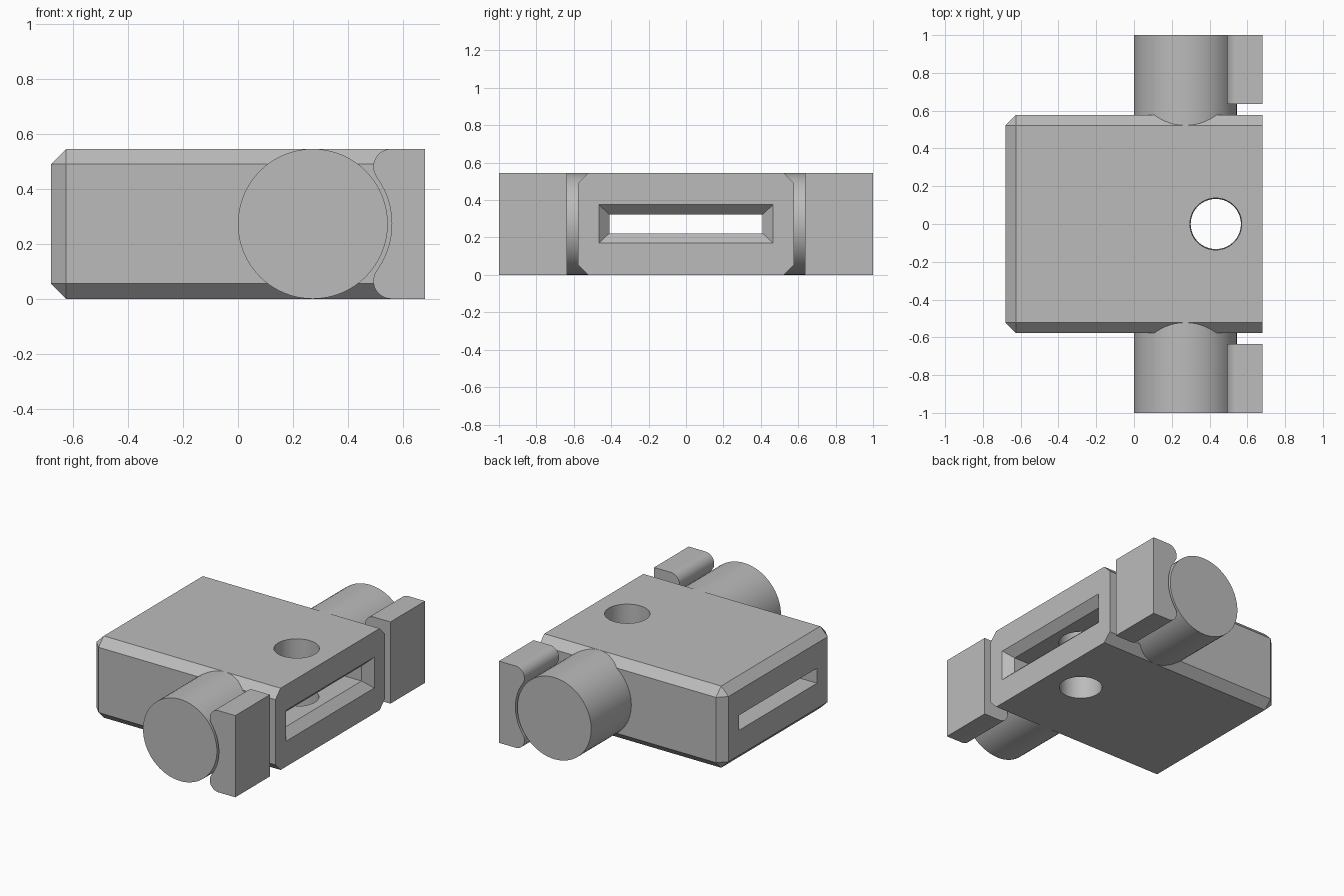
import bpy, bmesh, math

HALF_X, HALF_Y, HEIGHT, CHAMFER = 0.68, 0.577, 0.545, 0.055
MID = HEIGHT / 2
PIN_X = 0.272

if "Cube" in bpy.data.objects:
    bpy.data.objects.remove(bpy.data.objects["Cube"], do_unlink=True)

grey = bpy.data.materials.new("plain_grey")
grey.use_nodes = True
grey.diffuse_color = (0.5, 0.5, 0.5, 1)
grey.node_tree.nodes["Principled BSDF"].inputs["Base Color"].default_value = (0.5, 0.5, 0.5, 1)


def make_object(name, bm):
    bmesh.ops.recalc_face_normals(bm, faces=bm.faces)
    mesh = bpy.data.meshes.new(name)
    bm.to_mesh(mesh)
    bm.free()
    obj = bpy.data.objects.new(name, mesh)
    bpy.context.collection.objects.link(obj)
    mesh.materials.append(grey)
    return obj


def loft(name, rings):
    """Join matching rings of points and cap both ends."""
    bm = bmesh.new()
    loops = [[bm.verts.new(p) for p in ring] for ring in rings]
    n = len(loops[0])
    for a, b in zip(loops, loops[1:]):
        for i in range(n):
            j = (i + 1) % n
            bm.faces.new((a[i], a[j], b[j], b[i]))
    bm.faces.new(loops[0])
    bm.faces.new(loops[-1])
    return make_object(name, bm)


def arc(cx, cz, radius, start, end, steps):
    angles = [math.radians(start + (end - start) * i / steps) for i in range(steps + 1)]
    return [(cx + radius * math.cos(a), cz + radius * math.sin(a)) for a in angles]


def activate(obj):
    bpy.ops.object.select_all(action='DESELECT')
    obj.select_set(True)
    bpy.context.view_layer.objects.active = obj


def smooth(obj):
    activate(obj)
    bpy.ops.object.shade_smooth_by_angle(angle=math.radians(30))


def cut(obj, cutter):
    mod = obj.modifiers.new("cut", 'BOOLEAN')
    mod.operation = 'DIFFERENCE'
    mod.solver = 'EXACT'
    mod.object = cutter
    activate(obj)
    bpy.ops.object.modifier_apply(modifier=mod.name)
    bpy.data.objects.remove(cutter, do_unlink=True)


# Block: every edge chamfered except those around the right-hand end
bm = bmesh.new()
bmesh.ops.create_cube(bm, size=2)
for v in bm.verts:
    v.co = (v.co.x * HALF_X, v.co.y * HALF_Y, MID + v.co.z * MID)
edges = [e for e in bm.edges if min(v.co.x for v in e.verts) < 0]
bmesh.ops.bevel(bm, geom=edges, offset=CHAMFER, segments=1, affect='EDGES')
block = make_object("block", bm)

# Slot along the block, flared at its wide mouth
sections = [(-0.8, 0.41, 0.05), (HALF_X - CHAMFER, 0.41, 0.05), (HALF_X + 0.02, 0.485, 0.122)]
cut(block, loft("slot_cutter", [
    [(x, sy * w, MID + sz * h) for sy, sz in ((-1, -1), (1, -1), (1, 1), (-1, 1))]
    for x, w, h in sections]))

# Round hole down through the block
cut(block, loft("hole_cutter", [
    [(x, y, z) for x, y in arc(0.433, 0, r, 0, 354.375, 63)]
    for z, r in ((-0.1, 0.132), (HEIGHT + 0.1, 0.138))]))
smooth(block)

# Pad outline: flat back, rounded horns, hollow facing the pin
HORN, HORN_X, HOLLOW = 0.065, 0.557, 0.287
horn_angle = math.degrees(math.atan2(MID - HORN, HORN_X - PIN_X))
outline = [(HALF_X, 0), (HALF_X, HEIGHT)]
outline += arc(HORN_X, HEIGHT - HORN, HORN, 90, 180 + horn_angle, 14)
outline += arc(PIN_X, MID, HOLLOW, horn_angle, -horn_angle, 28)[1:-1]
outline += arc(HORN_X, HORN, HORN, 180 - horn_angle, 270, 14)

# Pin and pad on each side
pin_circle = arc(PIN_X, MID, MID, 0, 354.375, 63)
for side, sign in (("front", -1), ("back", 1)):
    pin = loft(side + "_pin", [[(x, sign * y, z) for x, z in pin_circle] for y in (0.5, 1)])
    pad = loft(side + "_pad", [[(x, sign * y, z) for x, z in outline] for y in (0.635, 1)])
    smooth(pin)
    smooth(pad)
